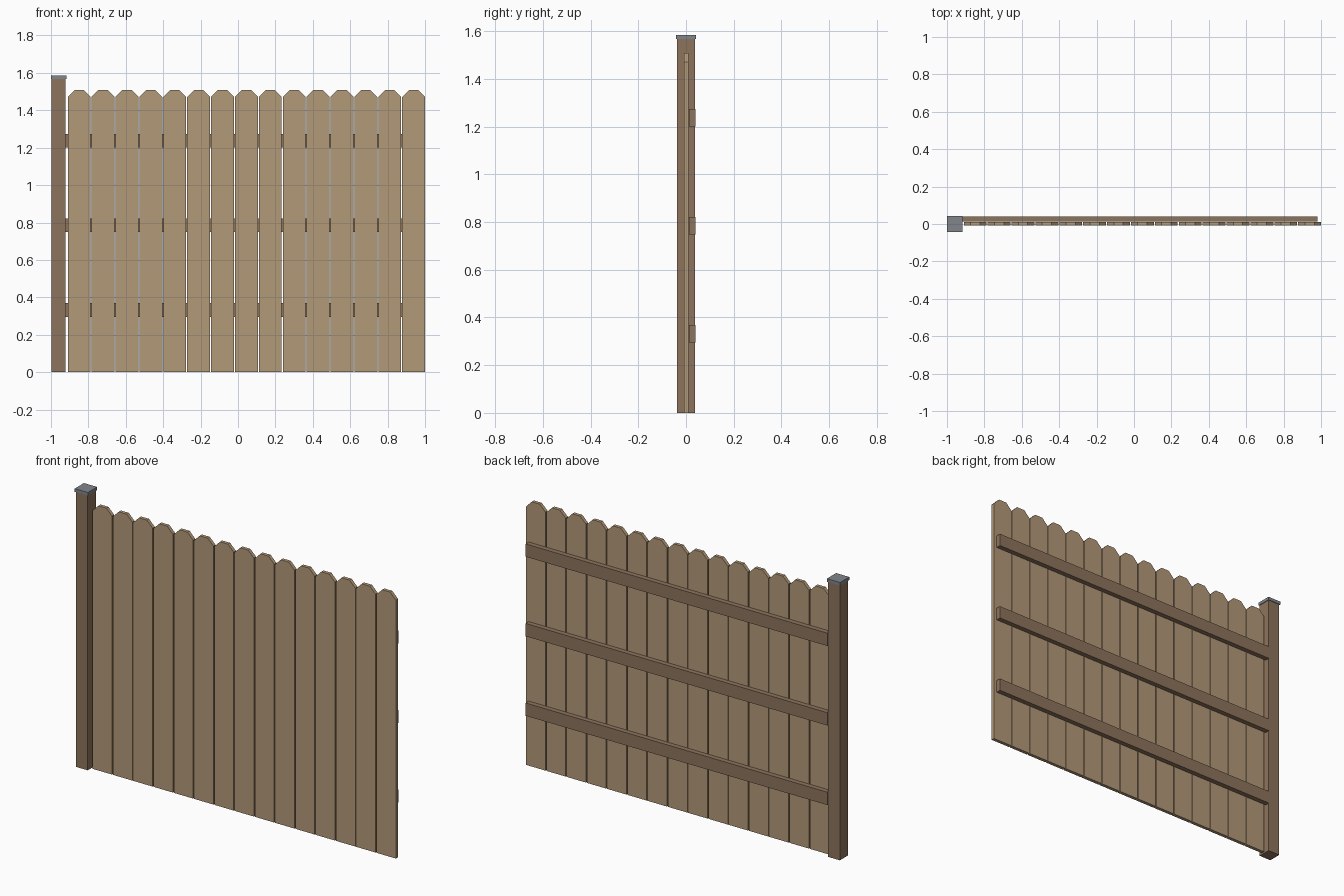
import bpy, bmesh

if "Cube" in bpy.data.objects:
    bpy.data.objects.remove(bpy.data.objects["Cube"])


def material(name, rgb):
    m = bpy.data.materials.new(name)
    m.diffuse_color = (*rgb, 1)
    m.use_nodes = True
    m.node_tree.nodes["Principled BSDF"].inputs["Base Color"].default_value = m.diffuse_color
    return m


PICKET = material("light_wood", (0.45, 0.32, 0.19))
FRAME = material("dark_wood", (0.27, 0.175, 0.11))
METAL = material("grey_metal", (0.22, 0.24, 0.26))


def prism(name, profile, y0, y1, mat):
    """Extrude an x-z outline from y0 to y1."""
    bm = bmesh.new()
    face = bm.faces.new([bm.verts.new((x, y0, z)) for x, z in profile])
    out = bmesh.ops.extrude_face_region(bm, geom=[face])
    verts = [g for g in out["geom"] if isinstance(g, bmesh.types.BMVert)]
    bmesh.ops.translate(bm, verts=verts, vec=(0, y1 - y0, 0))
    bmesh.ops.recalc_face_normals(bm, faces=bm.faces)
    mesh = bpy.data.meshes.new(name)
    bm.to_mesh(mesh)
    bm.free()
    mesh.materials.append(mat)
    obj = bpy.data.objects.new(name, mesh)
    bpy.context.collection.objects.link(obj)
    return obj


def box(name, x0, x1, y0, y1, z0, z1, mat):
    return prism(name, [(x0, z0), (x1, z0), (x1, z1), (x0, z1)], y0, y1, mat)


# Post and its cap
box("post", -0.996, -0.921, -0.0375, 0.0375, 0, 1.567, FRAME)
box("post_cap", -1.0, -0.917, -0.0415, 0.0415, 1.567, 1.585, METAL)

# Horizontal rails behind the boards
for i, z in enumerate((0.332, 0.785, 1.238)):
    box(f"rail_{i + 1}", -0.921, 0.982, 0.0125, 0.0405, z - 0.0365, z + 0.0365, FRAME)

# Boards with clipped top corners
COUNT, WIDTH, LEFT, TOP, CLIP = 15, 0.122, -0.91, 1.508, 0.036
pitch = (1.0 - WIDTH - LEFT) / (COUNT - 1)
for i in range(COUNT):
    x0 = LEFT + i * pitch
    x1 = x0 + WIDTH
    outline = [(x0, 0), (x1, 0), (x1, TOP - CLIP), (x1 - CLIP, TOP),
               (x0 + CLIP, TOP), (x0, TOP - CLIP)]
    prism(f"picket_{i + 1}", outline, -0.008, 0.0115, PICKET)
